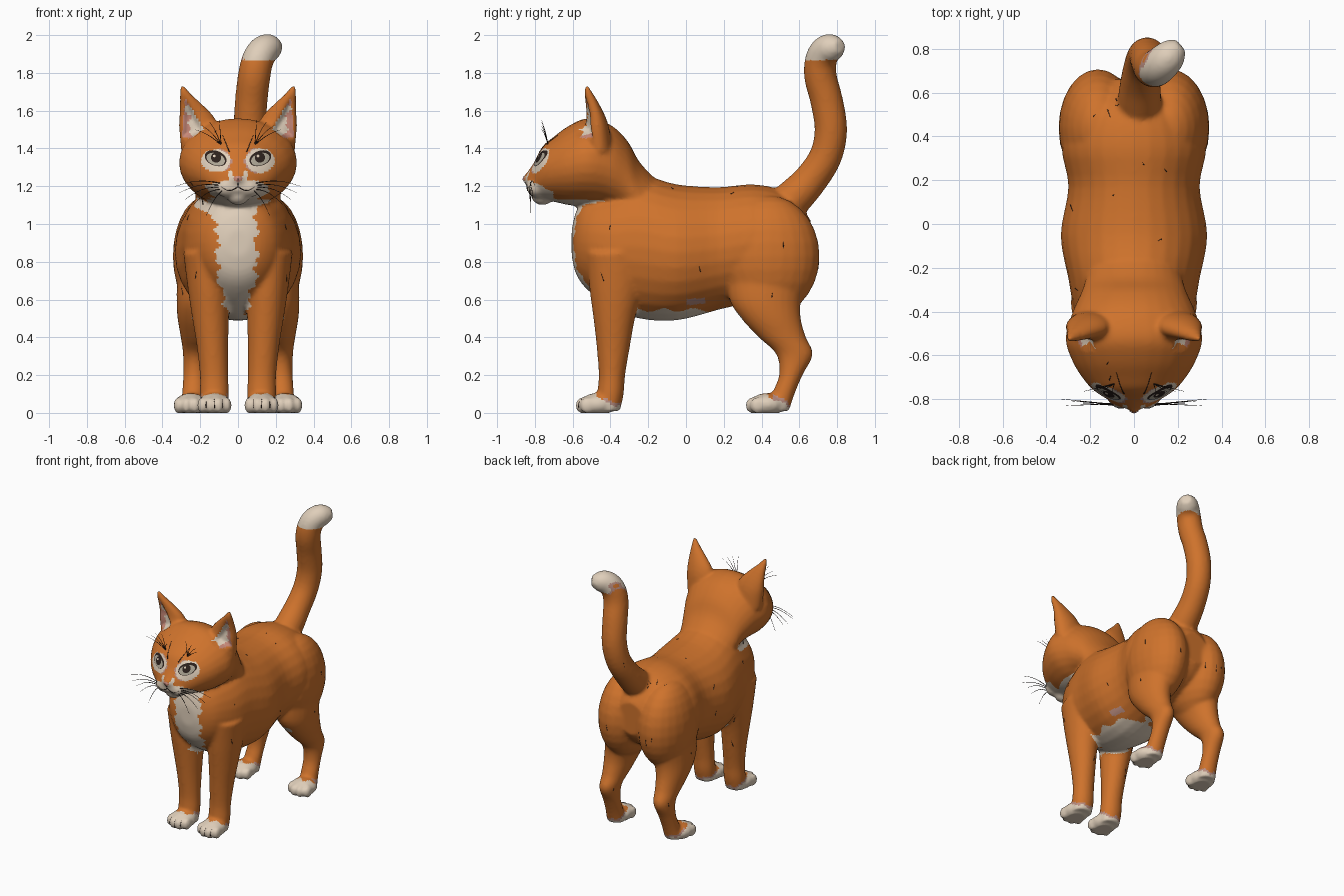
import bpy, bmesh, math, random
from mathutils import Vector
from mathutils.bvhtree import BVHTree

cube = bpy.data.objects.get("Cube")
if cube:
    bpy.data.objects.remove(cube)
random.seed(4)


def material(name, r, g, b):
    m = bpy.data.materials.new(name)
    m.use_nodes = True
    m.diffuse_color = (r, g, b, 1)
    bsdf = m.node_tree.nodes["Principled BSDF"]
    bsdf.inputs["Base Color"].default_value = (r, g, b, 1)
    bsdf.inputs["Roughness"].default_value = 0.8
    return m


ORANGE = material("orange fur", 0.62, 0.17, 0.025)
CREAM = material("cream fur", 0.74, 0.62, 0.49)
PINK = material("pink skin", 0.58, 0.25, 0.19)
MAUVE = material("mauve fur edge", 0.5, 0.27, 0.22)
DARK = material("dark lines", 0.025, 0.015, 0.012)
IRIS = material("pale iris", 0.42, 0.38, 0.3)


def add_object(name, mesh, *mats):
    ob = bpy.data.objects.new(name, mesh)
    bpy.context.collection.objects.link(ob)
    for m in mats:
        mesh.materials.append(m)
    return ob


def baked(ob):
    return bpy.data.meshes.new_from_object(ob.evaluated_get(bpy.context.evaluated_depsgraph_get()))


def spline(rows, steps=4):
    """Catmull-Rom through rows of (x, y, z, radius_u, radius_v)."""
    rows = [Vector(r) for r in rows]
    out = []
    for i in range(len(rows) - 1):
        a, b, c, d = rows[max(i - 1, 0)], rows[i], rows[i + 1], rows[min(i + 2, len(rows) - 1)]
        for k in range(steps):
            t = k / steps
            out.append(b + (c - a) * (t / 2) + (a * 2 - b * 5 + c * 4 - d) * (t * t / 2)
                       + (b * 3 - a - c * 3 + d) * (t ** 3 / 2))
    return out + [rows[-1]]


X, Y, Z = Vector((1, 0, 0)), Vector((0, 1, 0)), Vector((0, 0, 1))


def loft(bm, rows, u=X, v=None, mirror=1, sides=28):
    """Skin elliptical rings; without v the rings turn with the path."""
    pts = spline(rows)
    rings = []
    for i, p in enumerate(pts):
        side, up = u, v
        if v is None:
            t = (pts[min(i + 1, len(pts) - 1)] - pts[max(i - 1, 0)]).to_3d().normalized()
            up = t.cross(X).normalized()
            side = up.cross(t)
        ring = []
        for k in range(sides):
            a = math.tau * k / sides
            co = p.to_3d() + side * (p[3] * math.cos(a)) + up * (p[4] * math.sin(a))
            ring.append(bm.verts.new((co.x * mirror, co.y, co.z)))
        rings.append(ring)
    for r, s in zip(rings, rings[1:]):
        for k in range(sides):
            j = (k + 1) % sides
            bm.faces.new((r[k], r[j], s[j], s[k]))
    bm.faces.new(rings[0])
    bm.faces.new(rings[-1])


def ball(bm, centre, radii):
    new = bmesh.ops.create_uvsphere(bm, u_segments=24, v_segments=14, radius=1)["verts"]
    for w in new:
        w.co = Vector(c + r * q for c, r, q in zip(centre, radii, w.co))


bm = bmesh.new()
# Torso, front to back
loft(bm, [(0, -.605, .9, .06, .07), (0, -.58, .9, .14, .17), (0, -.52, .9, .21, .25),
          (0, -.4, .88, .27, .32), (0, -.25, .88, .3, .38), (0, -.05, .85, .335, .36),
          (0, .17, .87, .3, .325), (0, .35, .9, .33, .31), (0, .5, .91, .28, .27),
          (0, .6, .9, .2, .2), (0, .66, .9, .11, .12)], v=Z)
# Neck and head, back to front
loft(bm, [(0, -.12, 1.0, .2, .2), (0, -.24, 1.12, .22, .2), (0, -.31, 1.23, .24, .21),
          (0, -.4, 1.3, .28, .225), (0, -.52, 1.325, .313, .235), (0, -.62, 1.31, .285, .21),
          (0, -.7, 1.29, .238, .172), (0, -.76, 1.27, .185, .14), (0, -.805, 1.235, .115, .09),
          (0, -.84, 1.225, .055, .05)], v=Z)
# Muzzle, chin and nose bridge
for s in (1, -1):
    ball(bm, (s * .055, -.785, 1.195), (.07, .06, .055))
ball(bm, (0, -.76, 1.15), (.06, .06, .05))
ball(bm, (0, -.825, 1.24), (.035, .04, .03))
# Tail
loft(bm, [(.02, .46, 1.04, .1, .1), (.025, .56, 1.13, .1, .1), (.03, .66, 1.235, .09, .09),
          (.045, .74, 1.36, .086, .086), (.06, .767, 1.5, .086, .086), (.07, .745, 1.65, .086, .086),
          (.085, .712, 1.78, .086, .086), (.105, .715, 1.87, .084, .084), (.14, .745, 1.922, .08, .08),
          (.18, .785, 1.935, .068, .068), (.215, .815, 1.94, .035, .035)])
for s in (1, -1):
    # Ears
    loft(bm, [(.19, -.46, 1.38, .11, .07), (.205, -.47, 1.5, .107, .065), (.22, -.477, 1.57, .092, .05),
              (.25, -.495, 1.635, .06, .036), (.28, -.515, 1.69, .03, .024),
              (.294, -.527, 1.73, .012, .012)], v=Y, mirror=s)
    # Front legs
    loft(bm, [(.17, -.36, .85, .12, .17), (.155, -.37, .65, .11, .14), (.145, -.38, .5, .097, .11),
              (.135, -.385, .35, .083, .088), (.127, -.392, .2, .075, .07), (.125, -.4, .1, .077, .07),
              (.125, -.41, .01, .07, .06)], v=Y, mirror=s)
    # Haunches and hind legs
    ball(bm, (s * .165, .44, .83), (.18, .268, .32))
    loft(bm, [(.18, .43, .75, .14, .22), (.2, .42, .6, .125, .19), (.215, .45, .5, .105, .158),
              (.22, .51, .4, .083, .125), (.225, .575, .31, .066, .097), (.23, .555, .2, .06, .062),
              (.235, .515, .1, .062, .06), (.24, .49, .01, .065, .055)], v=Y, mirror=s)
    # Paws with toes
    for px, py in ((.125, -.47), (.25, .43)):
        ball(bm, (s * px, py, .045), (.09, .095, .06))
        for off, back in ((-.065, .025), (-.023, 0), (.023, 0), (.065, .025)):
            ball(bm, (s * px + off, py - .075 + back, .04), (.026, .042, .045))
bmesh.ops.recalc_face_normals(bm, faces=bm.faces)
shape = bpy.data.meshes.new("cat_shape")
bm.to_mesh(shape)
bm.free()

# Fuse all body parts into one smooth skin
rough = add_object("rough_shape", shape)
mod = rough.modifiers.new("fuse", "REMESH")
mod.mode, mod.voxel_size = "VOXEL", 0.012
mod = rough.modifiers.new("soften", "SMOOTH")
mod.factor, mod.iterations = 0.5, 6
skin = baked(rough)
bpy.data.objects.remove(rough)
skin.name = "cat_body"


def ear_depth(co, n):
    """Distance inside the ear opening, with the side of its middle line."""
    t = (co.z - 1.45) / .23
    if not 0 < t < 1 or co.y < -.575 or n.y > -.25:
        return 0, 0
    off = abs(co.x) - (.222 + .062 * t)
    return min(.078 * (1 - t) - abs(off), t * .2), off


# Hollow the ears and flatten the soles
for w in skin.vertices:
    w.co.z = max(w.co.z, 0)
    d = ear_depth(w.co, w.normal)[0]
    if d > 0:
        w.co.y += min(d, .03)


def fur(co, n):
    """Colour slot by place: 0 orange, 1 cream, 2 pink, 3 mauve."""
    x, y, z = co
    ax = abs(x)
    wob = .012 * math.sin(47 * z) + .009 * math.sin(113 * z + x * 9)
    d, off = ear_depth(co, n)
    if d > .004:
        return 1 if off < .012 + wob and z < 1.63 else 2
    if z > 1.87 and y > .5:
        e = x - .5 * (y - .75) - .06 + wob * .5
        return 1 if e > 0 else 3 if e > -.012 else 0
    if z < .16:
        yc = -.47 if y < 0 else .43
        e = .09 - .5 * (y - yc) + .008 * math.sin(90 * x) - z
        return 1 if e > 0 else 3 if e > -.018 and y > yc + .03 else 0
    if y < -.6 and z > 1.08:
        eye = ((ax - .118) / .077) ** 2 + ((z - 1.333) / (.062 + wob * .5)) ** 2
        if eye < 1:
            return 1
        if eye < 1.2 and ax < .1:
            return 3
        if z < 1.225 + wob * .4 - .25 * max(ax - .08, 0) and y < -.7 and ax < .17 + wob:
            return 1
        if .025 < ax < .05 and 1.225 < z < 1.28:
            return 1
    if y < -.42 and 1.04 < z < 1.13 and n.z < -.3:
        return 1 if ax < .16 + wob else 0
    if y < -.3 and .48 < z < 1.14 and n.y < -.2:
        half = min(.1, .035 + (z - .5) * .28) + wob
        left = half + max(z - 1.0, 0) * 1.1
        return 1 if -left - .01 < x < half - .002 else 0
    if -.36 < y < .3 and z < .545 + .01 * math.sin(40 * y) and n.z < -.45 and ax < .24:
        return 1
    if x > 0 and 0 < y < .1 and abs(z - .59 - .1 * (y - .05)) < .016 and n.z < .2:
        return 3
    return 0


body = add_object("cat_body", skin, ORANGE, CREAM, PINK, MAUVE)
for p in skin.polygons:
    p.use_smooth = True
    p.material_index = fur(p.center, p.normal)
tree = BVHTree.FromPolygons([w.co for w in skin.vertices], [p.vertices for p in skin.polygons])


def on_face(x, z, lift):
    hit = tree.ray_cast(Vector((x, -2, z)), Y)[0]
    return Vector((x, (hit.y if hit else -.7) - lift, z))


def plate(name, cx, cz, rx, rz, mat, lift, tilt=0.0, taper=0.0):
    """Thin oval laid on the face."""
    b = bmesh.new()
    bmesh.ops.create_circle(b, cap_ends=True, cap_tris=True, segments=20, radius=1)
    bmesh.ops.subdivide_edges(b, edges=b.edges[:], cuts=3, use_grid_fill=True)
    for w in b.verts:
        u, v = w.co.x * (1 + taper * w.co.y), w.co.y
        w.co = on_face(cx + u * rx, cz + v * rz + tilt * u * rx, lift)
    bmesh.ops.recalc_face_normals(b, faces=b.faces)
    me = bpy.data.meshes.new(name)
    b.to_mesh(me)
    b.free()
    add_object(name, me, mat)


def strokes(name, paths, radius, mat, thin_tip=True):
    """Fine hairs or lines through points, as one mesh."""
    cu = bpy.data.curves.new(name, "CURVE")
    cu.dimensions, cu.bevel_depth, cu.bevel_resolution = "3D", radius, 1
    for path in paths:
        sp = cu.splines.new("POLY")
        sp.points.add(len(path) - 1)
        for i, co in enumerate(path):
            sp.points[i].co = (*co, 1)
            sp.points[i].radius = 1 - .7 * i / (len(path) - 1) if thin_tip else 1
    tmp = add_object(name + "_guide", cu)
    me = baked(tmp)
    bpy.data.objects.remove(tmp)
    me.materials.clear()
    add_object(name, me, mat)


def arc(a, b, sag):
    a, b = Vector(a), Vector(b)
    return [a.lerp(b, i / 6) + Z * (sag * math.sin(math.pi * i / 6)) for i in range(7)]


# Eyes, whiskers and brow hairs
for s, side in ((1, "left"), (-1, "right")):
    plate(side + "_eye_rim", s * .118, 1.348, .058, .041, DARK, .003, s * .2)
    plate(side + "_eye_iris", s * .118, 1.343, .049, .033, IRIS, .005, s * .2)
    plate(side + "_eye_pupil", s * .116, 1.352, .027, .027, DARK, .007)
    plate(side + "_eye_glint", s * .116 - .01, 1.36, .007, .007, CREAM, .009)
    strokes(side + "_whiskers", [arc(on_face(s * x, z, -.005), (s * ex, ey, ez), .02) for x, z, ex, ey, ez in (
        (.09, 1.215, .33, -.8, 1.2), (.1, 1.205, .31, -.83, 1.165), (.1, 1.195, .28, -.81, 1.13),
        (.09, 1.185, .24, -.82, 1.1), (.08, 1.18, .17, -.82, 1.04))], .0026, DARK)
    strokes(side + "_brow_hairs", [arc(on_face(s * .09, 1.42, -.004), (s * ex, -.765, ez), .012)
                                   for ex, ez in ((.1, 1.55), (.15, 1.54), (.19, 1.52), (.23, 1.5))], .0024, DARK)
    strokes(side + "_brow_mark", [[on_face(s * (.045 + .012 * i), 1.38 + .03 * i, .001) for i in range(4)]],
            .003, DARK)

# Nose and mouth
plate("nose", 0, 1.238, .022, .016, PINK, .004, taper=.4)
strokes("mouth", [[on_face(0, 1.222 - .008 * i, .001) for i in range(4)]]
        + [[on_face(s * .018 * i, 1.198 - .022 * math.sin(math.pi * i / 5), .001) for i in range(6)]
           for s in (1, -1)], .003, DARK)

# Toe lines
strokes("toe_lines", [[on_face(s * .125 + off, .025 + .016 * i, .001) for i in range(4)]
                      for s in (1, -1) for off in (-.044, 0, .044)], .0025, DARK)

# Scattered dark hair flecks
flecks = []
for p in random.sample([q for q in skin.polygons if q.material_index == 0 and q.center.z > .3], 34):
    run = Vector((random.uniform(-.2, .2), random.uniform(-.6, .6), 1)) * random.uniform(.012, .03)
    flecks.append([tree.find_nearest(p.center + run * k)[0] for k in (-1, 0, 1)])
strokes("hair_flecks", flecks, .0025, DARK)
